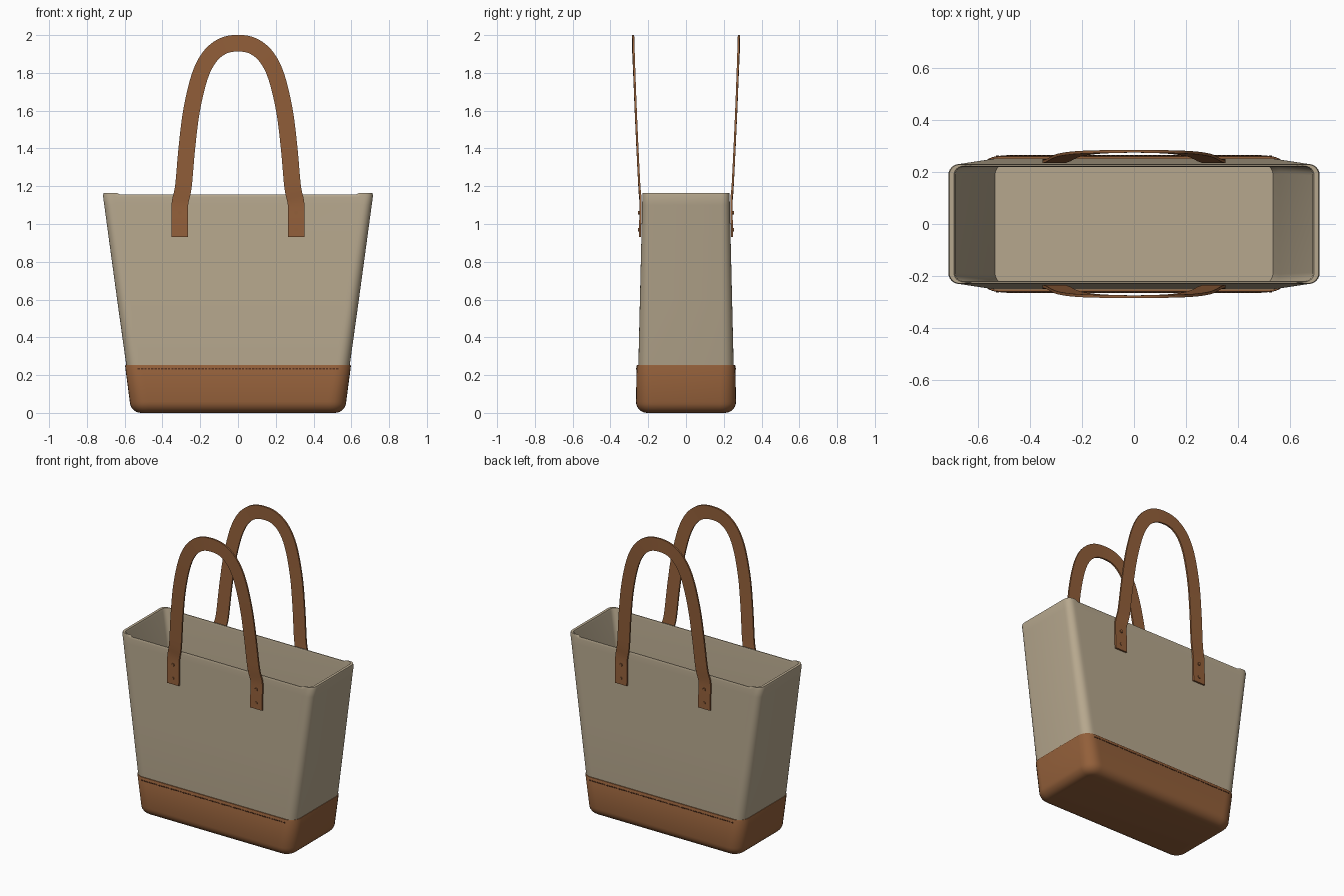
import bpy, bmesh, math
from mathutils import Vector, Matrix

cube = bpy.data.objects.get("Cube")
if cube:
    bpy.data.objects.remove(cube, do_unlink=True)


def material(name, rgb):
    m = bpy.data.materials.new(name)
    m.use_nodes = True
    m.diffuse_color = (*rgb, 1)
    node = m.node_tree.nodes["Principled BSDF"]
    node.inputs["Base Color"].default_value = (*rgb, 1)
    node.inputs["Roughness"].default_value = 0.7
    return m


canvas = material("beige canvas", (0.47, 0.39, 0.27))
leather = material("brown leather", (0.29, 0.115, 0.042))
dark = material("dark brown thread", (0.10, 0.035, 0.015))


def finish(bm, name, mat, angle=40):
    bmesh.ops.recalc_face_normals(bm, faces=bm.faces)
    mesh = bpy.data.meshes.new(name)
    bm.to_mesh(mesh)
    bm.free()
    mesh.materials.append(mat)
    obj = bpy.data.objects.new(name, mesh)
    bpy.context.collection.objects.link(obj)
    bpy.ops.object.select_all(action="DESELECT")
    obj.select_set(True)
    bpy.context.view_layer.objects.active = obj
    bpy.ops.object.shade_smooth_by_angle(angle=math.radians(angle))
    return obj


def ring(hx, hy, r, z, dip=0.0, steps=6):
    """Rounded rectangle; dip lowers the long edges between the corners."""
    pts = []
    cx, cy = hx - r, hy - r
    for q, (sx, sy) in enumerate([(1, 1), (-1, 1), (-1, -1), (1, -1)]):
        corner = []
        for i in range(steps + 1):
            a = math.pi / 2 * (q + i / steps)
            corner.append((sx * cx + r * math.cos(a), sy * cy + r * math.sin(a), z))
        # two extra points on the long edge shape the step in the rim
        extra = [(sx * (cx - 0.015), sy * hy, z), (sx * (cx - 0.035), sy * hy, z - dip)]
        pts += corner + extra if q % 2 == 0 else extra[::-1] + corner
    return pts


def loft(name, rings, mat, angle=40):
    bm = bmesh.new()
    loops = [[bm.verts.new(p) for p in pts] for pts in rings]
    n = len(loops[0])
    for a, b in zip(loops, loops[1:]):
        for i in range(n):
            j = (i + 1) % n
            bm.faces.new((a[i], a[j], b[j], b[i]))
    bm.faces.new(loops[0])
    bm.faces.new(loops[-1])
    return finish(bm, name, mat, angle)


# canvas body: outer wall up, over the rim, inner wall down to the floor
loft("canvas_body", [
    ring(0.555, 0.245, 0.06, 0.025),
    ring(0.587, 0.253, 0.06, 0.22),
    ring(0.640, 0.244, 0.055, 0.6),
    ring(0.708, 0.232, 0.045, 1.10),
    ring(0.715, 0.231, 0.043, 1.152, 0.010),
    ring(0.711, 0.229, 0.041, 1.165, 0.010),
    ring(0.693, 0.223, 0.035, 1.165, 0.010),
    ring(0.688, 0.220, 0.033, 1.152, 0.010),
    ring(0.562, 0.238, 0.045, 0.22),
    ring(0.535, 0.234, 0.045, 0.045),
], canvas)

# leather base with a rounded bottom edge
base_rings = []
for i in range(8):
    a = math.pi / 2 * i / 7
    inset = 0.06 * (1 - math.sin(a))
    base_rings.append(ring(0.573 - inset, 0.265 - inset, 0.085 - inset, 0.06 * (1 - math.cos(a))))
base_rings += [ring(0.598, 0.261, 0.075, 0.25), ring(0.596, 0.259, 0.073, 0.254),
               ring(0.582, 0.246, 0.06, 0.254), ring(0.545, 0.24, 0.06, 0.035)]
loft("leather_base", base_rings, leather, 50)


def spline(points, per=6):
    """Smooth path through the points."""
    out = []
    p = [points[0]] + points + [points[-1]]
    for a, b, c, d in zip(p, p[1:], p[2:], p[3:]):
        for i in range(per):
            t = i / per
            out.append(0.5 * (2 * b + (c - a) * t + (2 * a - 5 * b + 4 * c - d) * t * t
                              + (3 * b - a - 3 * c + d) * t ** 3))
    return out + [points[-1]]


# half of the handle centreline, from the sewn tab to the top of the arch
half = [Vector(p) for p in [
    (0.308, 0.244, 0.93), (0.308, 0.242, 1.02), (0.307, 0.240, 1.11), (0.289, 0.247, 1.20),
    (0.271, 0.257, 1.40), (0.246, 0.266, 1.60), (0.203, 0.273, 1.78),
    (0.150, 0.277, 1.885), (0.08, 0.279, 1.942), (0, 0.280, 1.957)]]
full = half + [Vector((-p.x, p.y, p.z)) for p in half[-2::-1]]
path = spline(full)


def handle(name, side):
    bm = bmesh.new()
    loops = []
    for i, p in enumerate(path):
        t = path[min(i + 1, len(path) - 1)] - path[max(i - 1, 0)]
        across = Vector((-t.z, 0, t.x)).normalized() * 0.044
        out = Vector((0, 0.0055, 0))
        loop = [p + across + out, p - across + out, p - across - out, p + across - out]
        loops.append([bm.verts.new((v.x, v.y * side, v.z)) for v in loop])
    for a, b in zip(loops, loops[1:]):
        for k in range(4):
            m = (k + 1) % 4
            bm.faces.new((a[k], a[m], b[m], b[k]))
    bm.faces.new(loops[0])
    bm.faces.new(loops[-1])
    finish(bm, name, leather)


def rivets(name, side):
    bm = bmesh.new()
    for x in (-0.308, 0.308):
        for z in (0.97, 1.06):
            spot = Matrix.Translation((x, side * 0.246, z)) @ Matrix.Rotation(math.pi / 2, 4, "X")
            bmesh.ops.create_cone(bm, cap_ends=True, segments=16, radius1=0.010,
                                  radius2=0.010, depth=0.014, matrix=spot)
    finish(bm, name, leather)


def stitches(name, side, count=60):
    bm = bmesh.new()
    for i in range(count):
        x = -0.525 + 1.05 * i / (count - 1)
        size = Matrix.Diagonal((0.012, 0.006, 0.006, 1))
        bmesh.ops.create_cube(bm, size=1, matrix=Matrix.Translation((x, side * 0.2615, 0.234)) @ size)
    finish(bm, name, dark)


for word, side in (("front", -1), ("back", 1)):
    handle(word + "_handle", side)
    rivets(word + "_rivets", side)
    stitches(word + "_stitches", side)
